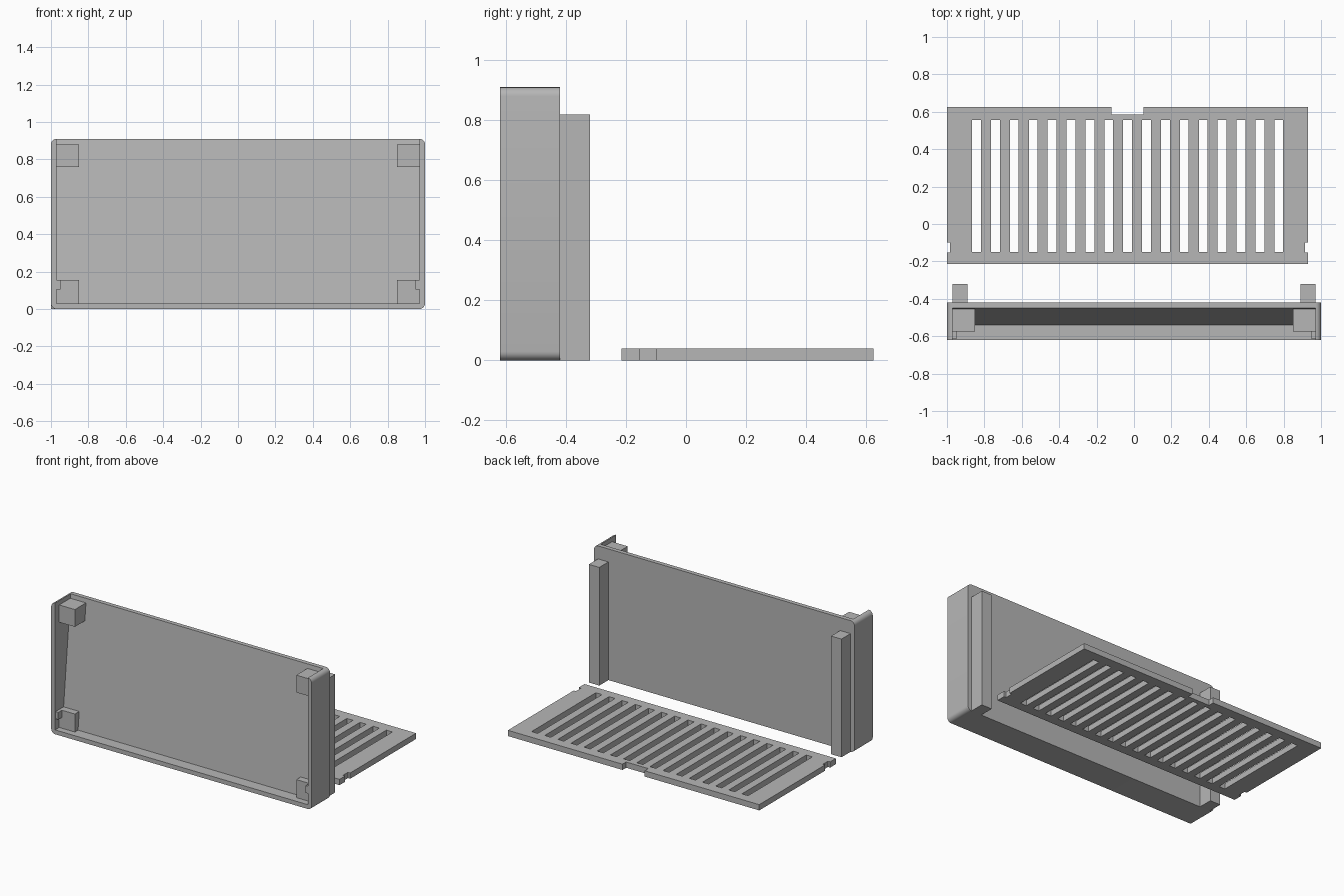
import bpy, bmesh, math

if "Cube" in bpy.data.objects:
    bpy.data.objects.remove(bpy.data.objects["Cube"])

grey = bpy.data.materials.new("light grey plastic")
grey.diffuse_color = (0.47, 0.47, 0.47, 1)
grey.use_nodes = True
grey.node_tree.nodes["Principled BSDF"].inputs["Base Color"].default_value = grey.diffuse_color


def add_object(name, bm):
    bmesh.ops.recalc_face_normals(bm, faces=bm.faces)
    mesh = bpy.data.meshes.new(name)
    bm.to_mesh(mesh)
    bm.free()
    mesh.materials.append(grey)
    obj = bpy.data.objects.new(name, mesh)
    bpy.context.collection.objects.link(obj)
    return obj


def add_prism(bm, points, offset):
    """Extrude a closed outline of 3D points along an offset."""
    face = bm.faces.new([bm.verts.new(p) for p in points])
    ext = bmesh.ops.extrude_face_region(bm, geom=[face])["geom"]
    bmesh.ops.translate(bm, vec=offset,
                        verts=[v for v in ext if isinstance(v, bmesh.types.BMVert)])


def add_box(bm, x0, x1, y0, y1, z0, z1):
    add_prism(bm, [(x0, y0, z0), (x1, y0, z0), (x1, y1, z0), (x0, y1, z0)],
              (0, 0, z1 - z0))


def box(name, *size):
    bm = bmesh.new()
    add_box(bm, *size)
    return add_object(name, bm)


def cut(target, cutter):
    mod = target.modifiers.new("cut", 'BOOLEAN')
    mod.operation = 'DIFFERENCE'
    mod.solver = 'EXACT'
    mod.object = cutter
    bpy.context.view_layer.objects.active = target
    bpy.ops.object.modifier_apply(modifier=mod.name)
    bpy.data.objects.remove(cutter)


# Housing: slab with rounded long edges
H, R = 0.91, 0.03
outline = []
for cx, cz, start in ((1 - R, H - R, 0), (R - 1, H - R, 90),
                      (R - 1, R, 180), (1 - R, R, 270)):
    for i in range(7):
        a = math.radians(start + i * 15)
        outline.append((cx + R * math.cos(a), -0.62, cz + R * math.sin(a)))
bm = bmesh.new()
add_prism(bm, outline, (0, 0.2, 0))
housing = add_object("housing", bm)

# Hollow it from the front and top, leaving a sloping back wall
bm = bmesh.new()
add_prism(bm, [(-0.97, -0.7, 0.03), (-0.97, -0.54, 0.03),
               (-0.97, -0.441, 1.0), (-0.97, -0.7, 1.0)], (1.94, 0, 0))
cut(housing, add_object("housing_cutter", bm))
bpy.ops.object.select_all(action='DESELECT')
housing.select_set(True)
bpy.context.view_layer.objects.active = housing
bpy.ops.object.shade_smooth_by_angle(angle=math.radians(30))

# Corner posts, locating tabs and rear legs on both sides
for side, s in (("left", -1), ("right", 1)):
    def span(a, b):
        return sorted((s * a, s * b))
    box(side + "_upper_post", *span(0.85, 0.975), -0.575, -0.44, 0.76, 0.88)
    box(side + "_lower_post", *span(0.85, 0.975), -0.575, -0.5, 0.025, 0.155)
    box(side + "_tab", *span(0.95, 0.975), -0.615, -0.57, 0.105, 0.155)
    box(side + "_rear_leg", *span(0.89, 0.97), -0.425, -0.32, 0.0, 0.82)

# Vent panel lying flat behind the housing
panel = box("vent_panel", -1.0, 0.93, -0.215, 0.625, 0.0, 0.04)
bm = bmesh.new()
for i in range(17):                                   # slots
    x = -0.842 + i * 0.101
    add_box(bm, x - 0.0235, x + 0.0235, -0.15, 0.555, -0.1, 0.1)
add_box(bm, -0.12, 0.05, 0.585, 0.7, -0.1, 0.1)       # rear notch
add_box(bm, -1.1, -0.983, -0.153, -0.098, -0.1, 0.1)  # side notches
add_box(bm, 0.913, 1.1, -0.153, -0.098, -0.1, 0.1)
cut(panel, add_object("panel_cutter", bm))
